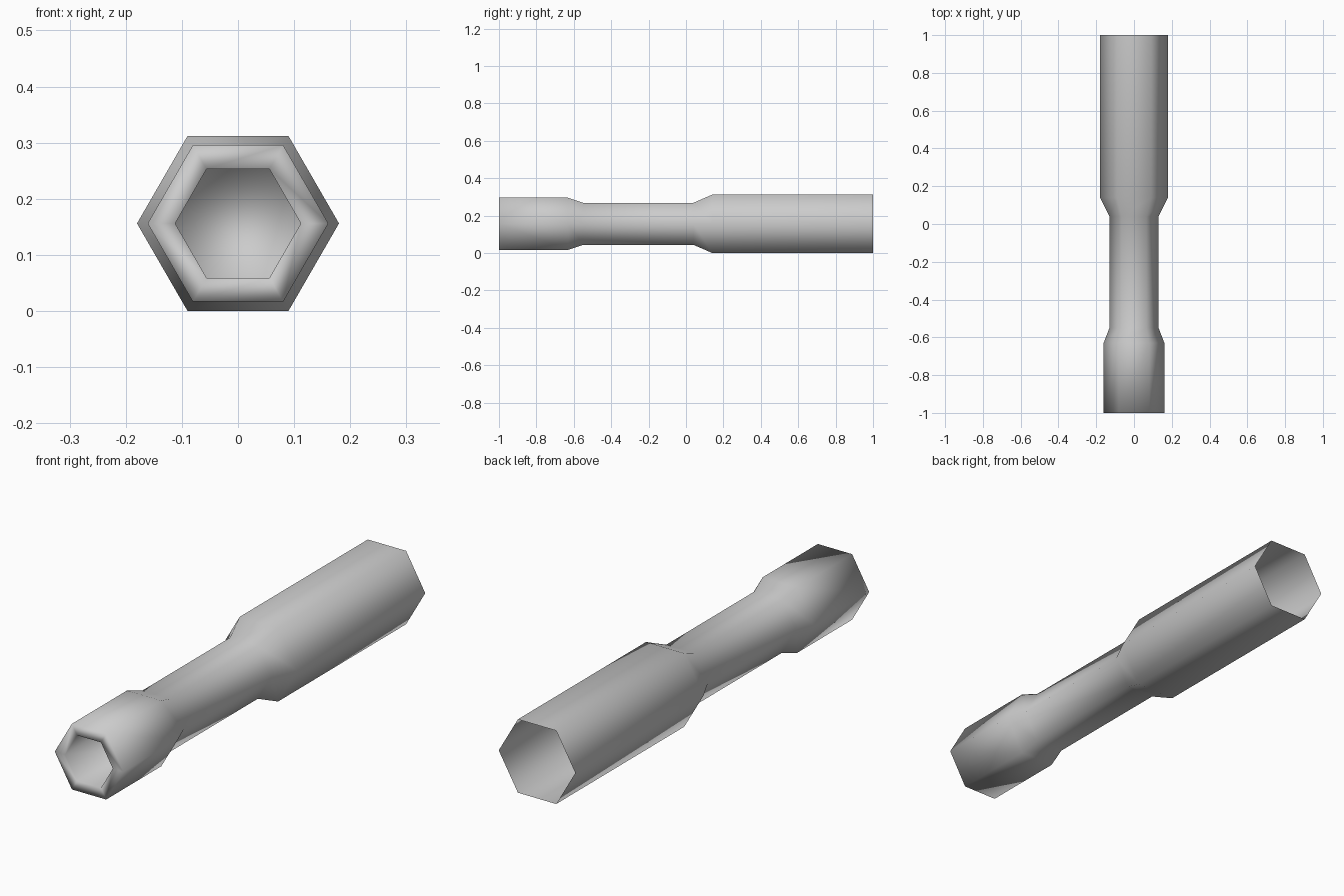
import bpy
import bmesh
import math

cube = bpy.data.objects.get("Cube")
if cube:
    bpy.data.objects.remove(cube, do_unlink=True)

SIDES = 6
AXIS_HEIGHT = 0.156

# Plain grey metal
steel = bpy.data.materials.new("grey_steel")
steel.use_nodes = True
colour = (0.6, 0.6, 0.6, 1)
steel.diffuse_color = colour
steel.node_tree.nodes["Principled BSDF"].inputs["Base Color"].default_value = colour

# Profile as (y, radius): open back, narrow neck, front rim, blind socket
profile = [
    (1.0, 0.18), (0.14, 0.18),
    (0.04, 0.13), (-0.55, 0.13),
    (-0.63, 0.161), (-1.0, 0.161),
    (-1.0, 0.112), (-0.63, 0.112),
]


def hex_ring(bm, y, radius):
    ring = []
    for i in range(SIDES):
        a = math.tau * i / SIDES
        ring.append(bm.verts.new((radius * math.cos(a), y,
                                  AXIS_HEIGHT + radius * math.sin(a))))
    return ring


# Hexagonal tube spanner body
bm = bmesh.new()
rings = [hex_ring(bm, y, r) for y, r in profile]
for a, b in zip(rings, rings[1:]):
    for i in range(SIDES):
        j = (i + 1) % SIDES
        bm.faces.new((a[i], a[j], b[j], b[i]))

# Floor of the front socket
bm.faces.new(rings[-1])
bmesh.ops.recalc_face_normals(bm, faces=bm.faces)

# Make the outer wall face outward
bm.faces.ensure_lookup_table()
wall = bm.faces[0]
centre = wall.calc_center_median()
if wall.normal.x * centre.x + wall.normal.z * (centre.z - AXIS_HEIGHT) < 0:
    bmesh.ops.reverse_faces(bm, faces=bm.faces)

for face in bm.faces:
    face.smooth = True

mesh = bpy.data.meshes.new("hex_tube_spanner")
bm.to_mesh(mesh)
bm.free()
mesh.materials.append(steel)
spanner = bpy.data.objects.new("hex_tube_spanner", mesh)
bpy.context.collection.objects.link(spanner)
